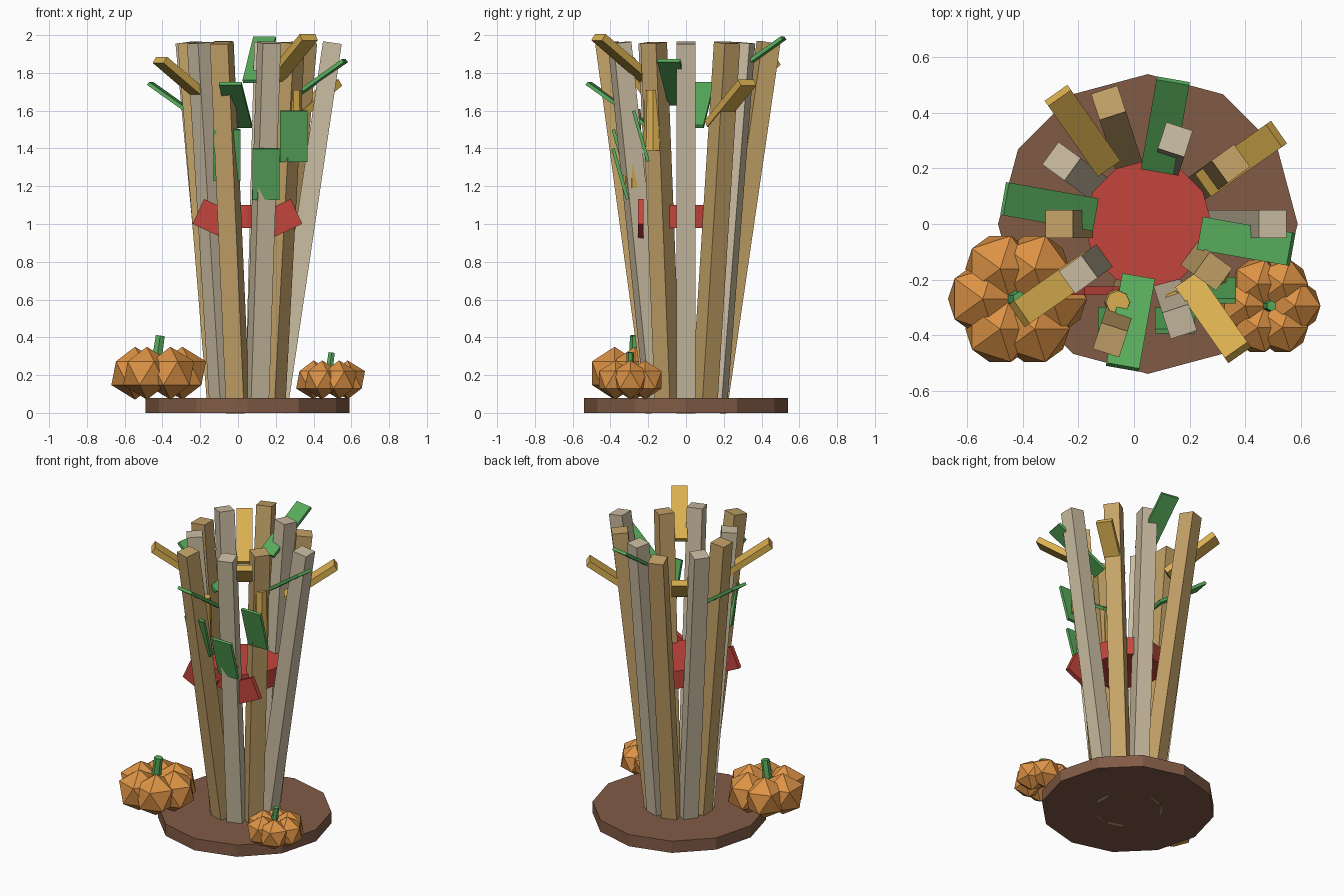
import bpy, bmesh
from math import radians, cos, sin, pi
from mathutils import Matrix, Vector

cube = bpy.data.objects.get("Cube")
if cube:
    bpy.data.objects.remove(cube, do_unlink=True)


def material(name, r, g, b):
    m = bpy.data.materials.new(name)
    m.use_nodes = True
    m.diffuse_color = (r, g, b, 1)
    m.node_tree.nodes["Principled BSDF"].inputs["Base Color"].default_value = (r, g, b, 1)
    return m


BROWN = material("brown wood", .22, .105, .06)
TAN = material("tan stalk", .56, .37, .14)
BEIGE = material("beige stalk", .60, .51, .36)
RED = material("red ribbon", .55, .06, .045)
GREEN = material("leaf green", .10, .42, .11)
ORANGE = material("pumpkin orange", .72, .29, .06)
YELLOW = material("corn yellow", .70, .43, .08)
CENTRE = Vector((.05, 0, 0))


def finish(name, bm, mat, matrix=Matrix()):
    mesh = bpy.data.meshes.new(name)
    bm.to_mesh(mesh)
    bm.free()
    mesh.materials.append(mat)
    obj = bpy.data.objects.new(name, mesh)
    obj.matrix_world = matrix
    bpy.context.collection.objects.link(obj)
    return obj


def box(name, size, mat, matrix):
    bm = bmesh.new()
    bmesh.ops.create_cube(bm, size=1)
    bmesh.ops.scale(bm, vec=size, verts=bm.verts)
    return finish(name, bm, mat, matrix)


def cylinder(name, sides, r1, r2, depth, mat, matrix):
    bm = bmesh.new()
    bmesh.ops.create_cone(bm, cap_ends=True, segments=sides, radius1=r1,
                          radius2=r2, depth=depth)
    return finish(name, bm, mat, matrix)


def around(angle, radius, z):
    a = radians(angle)
    return CENTRE + Vector((radius * cos(a), radius * sin(a), z))


def move(x, y, z):
    return Matrix.Translation((x, y, z))


# Round base
cylinder("base", 12, .54, .54, .08, BROWN, move(.05, 0, .04))

# Ring of stalks leaning outward
for i, top_radius in enumerate((.45, .37, .32, .46, .385, .32, .31, .44, .37, .29)):
    low, high = around(36 * i, .16, .005), around(36 * i, top_radius, 1.96)
    lean = (high - low).length
    tilt = (top_radius - .16) / lean
    turn = Matrix.Rotation(radians(36 * i), 4, 'Z') @ Matrix.Rotation(tilt, 4, 'Y')
    box(f"stalk_{i + 1}", (.1, .1, lean), BEIGE if i % 2 == 0 else TAN,
        Matrix.Translation((low + high) / 2) @ turn)


# Blades fanning up and out between the stalks
def blade(name, angle, radius, z, size, mat):
    turn = Matrix.Rotation(radians(angle), 4, 'Z') @ Matrix.Rotation(radians(-35), 4, 'Y')
    box(name, size, mat, Matrix.Translation(around(angle, radius, z)) @ turn)


for i, z in enumerate((1.75, 1.87, 1.63, 1.63)):
    blade(f"upper_leaf_{i + 1}", 90 * i - 10, .36, z, (.4, .12, .02), GREEN)
for i, z in enumerate((1.64, 1.75, 1.76, 1.88)):
    blade(f"husk_{i + 1}", 90 * i + 35, .41, z, (.38, .1, .04), YELLOW)

# Corn ears, each with a leaf leaning in front
for i, (x, y, z) in enumerate(((.148, -.285, 1.35), (.295, -.176, 1.55), (-.058, -.283, 1.45))):
    cylinder(f"corn_ear_{i + 1}", 8, .05, .043, .32, YELLOW, move(x, y, z))
    box(f"ear_leaf_{i + 1}", (.145, .018, .28), GREEN,
        move(x, y - .063, z - .085) @ Matrix.Rotation(radians(16), 4, 'X'))

# Ribbon band and bow
cylinder("ribbon_band", 12, .23, .23, .12, RED, move(.05, 0, 1.04))
for side, name in ((-1, "right"), (1, "left")):
    box(f"bow_{name}", (.22, .03, .145), RED,
        move(.05 + side * .16, -.24, 1.02) @ Matrix.Rotation(radians(-25 * side), 4, 'Y'))


# Pumpkins made of overlapping faceted lobes
def pumpkin(name, x, y, z, ring, lobe, stem):
    bm = bmesh.new()
    for i in range(6):
        a = i * pi / 3
        bmesh.ops.create_icosphere(bm, subdivisions=1, radius=lobe,
                                   matrix=move(ring * cos(a), ring * sin(a), 0))
    finish(name, bm, ORANGE, move(x, y, z))
    cylinder(name + "_stem", 6, stem, stem * .9, stem * 4, GREEN,
             move(x, y, z + lobe) @ Matrix.Rotation(radians(8), 4, 'Y'))


pumpkin("large_pumpkin", -.42, -.27, .21, .125, .14, .03)
pumpkin("small_pumpkin", .49, -.295, .175, .09, .103, .021)
